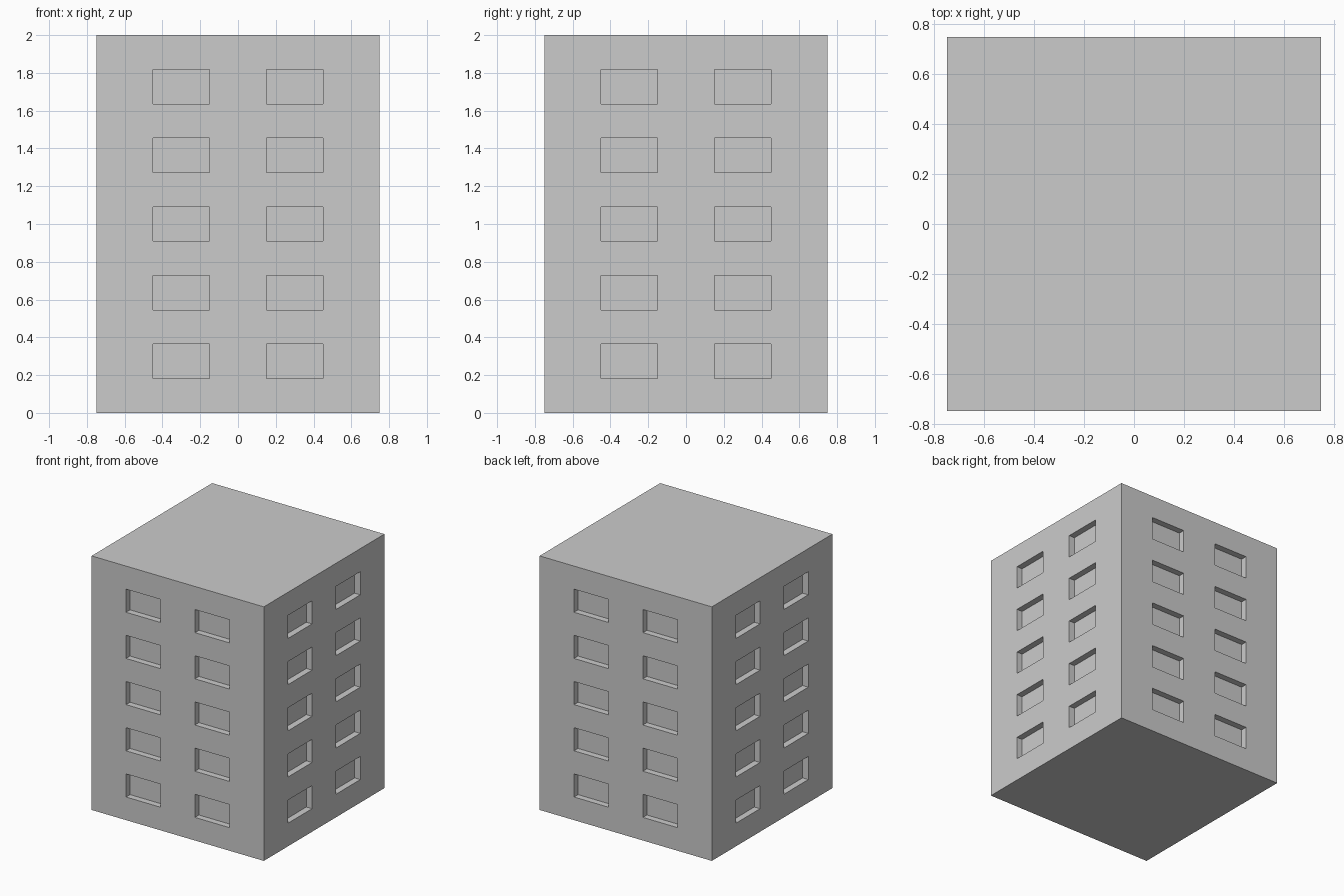
import bpy, bmesh
from math import pi
from mathutils import Matrix, Vector

if "Cube" in bpy.data.objects:
    bpy.data.objects.remove(bpy.data.objects["Cube"])

W, H, DEPTH = 0.75, 2.0, 0.05
FLOORS = 5
STEP = H / (2 * FLOORS + 1)          # equal bands of wall and window
XS = [-W, -0.45, -0.15, 0.15, 0.45, W]
ZS = [i * STEP for i in range(2 * FLOORS + 2)]

bm = bmesh.new()


def quad(points, rot):
    bm.faces.new([bm.verts.new(rot @ Vector(p)) for p in points])


def wall(rot):
    # one facade facing -y, with recessed windows in the odd cells
    for i in range(len(XS) - 1):
        for j in range(len(ZS) - 1):
            x0, x1, z0, z1 = XS[i], XS[i + 1], ZS[j], ZS[j + 1]
            ring = [(x0, z0), (x1, z0), (x1, z1), (x0, z1)]
            window = i % 2 == 1 and j % 2 == 1
            y = -W + (DEPTH if window else 0)
            quad([(x, y, z) for x, z in ring], rot)
            if window:
                for (ax, az), (bx, bz) in zip(ring, ring[1:] + ring[:1]):
                    quad([(ax, -W, az), (bx, -W, bz), (bx, y, bz), (ax, y, az)], rot)


# four identical facades
for k in range(4):
    wall(Matrix.Rotation(k * pi / 2, 3, 'Z'))
bmesh.ops.remove_doubles(bm, verts=bm.verts, dist=1e-4)

# roof and base close the open loops
rim = [e for e in bm.edges if e.is_boundary]
bmesh.ops.holes_fill(bm, edges=rim, sides=0)
bmesh.ops.recalc_face_normals(bm, faces=bm.faces)

mesh = bpy.data.meshes.new("building_block")
bm.to_mesh(mesh)
bm.free()
bpy.context.collection.objects.link(bpy.data.objects.new("building_block", mesh))
